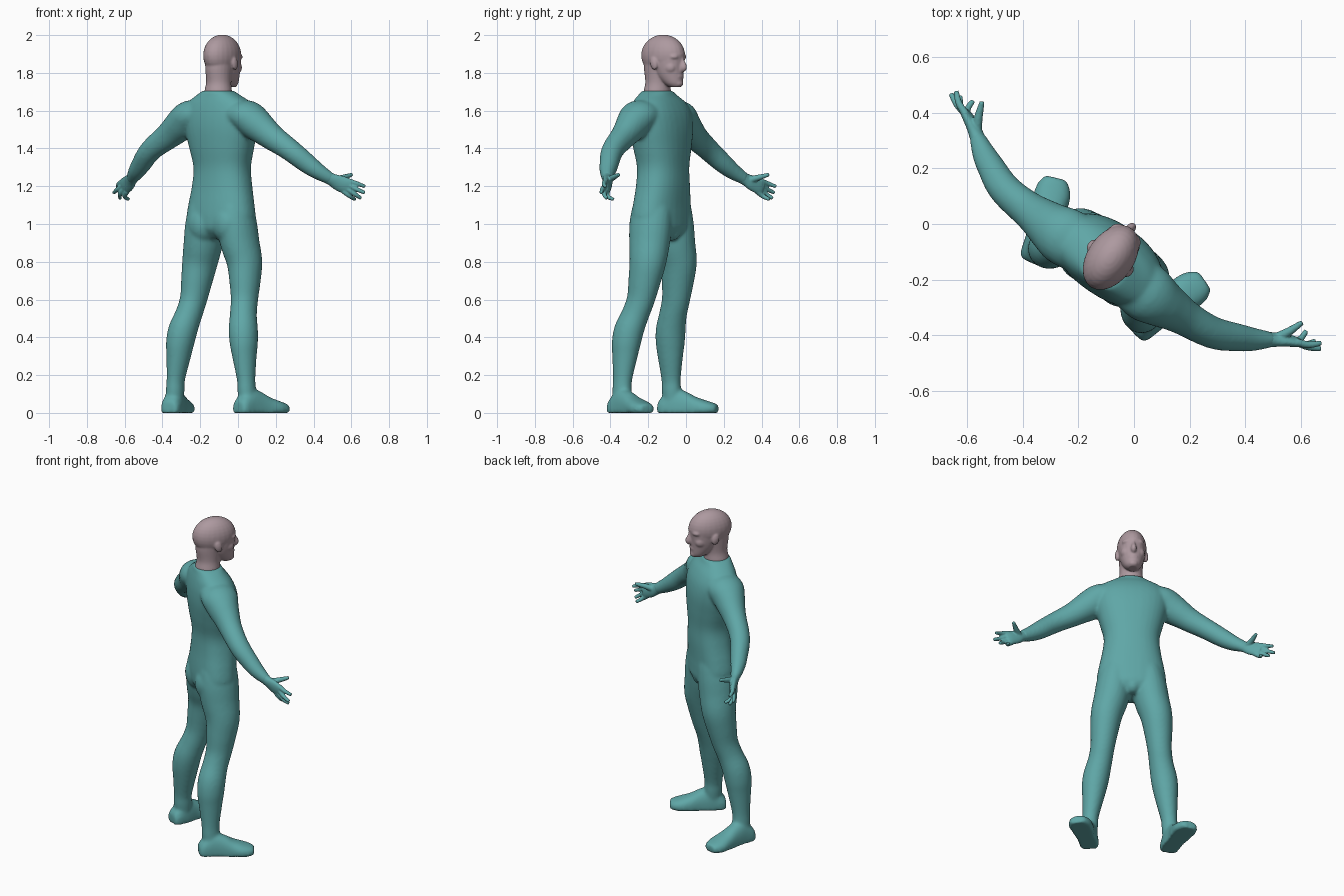
import bpy, bmesh, math
from mathutils import Vector, Matrix

TURN = math.radians(-34.6)          # the figure is turned away from the front


def material(name, rgb):
    m = bpy.data.materials.new(name)
    m.diffuse_color = (*rgb, 1)
    return m


TEAL = material("teal suit", (0.115, 0.385, 0.385))
SKIN = material("dusty pink skin", (0.42, 0.32, 0.35))


def spline(secs, steps=4):
    """Catmull-Rom interpolation of the section table."""
    out = []
    for i in range(len(secs) - 1):
        p = [secs[max(0, min(len(secs) - 1, i + j))] for j in (-1, 0, 1, 2)]
        for k in range(steps):
            t = k / steps
            out.append(tuple(0.5 * (2 * b + (c - a) * t + (2 * a - 5 * b + 4 * c - d) * t * t
                                    + (3 * b - a - 3 * c + d) * t ** 3)
                             for a, b, c, d in zip(*p)))
    return out + [tuple(secs[-1])]


def tube(bm, secs, side=1, ref=(0, 1, 0), n=24, power=1.0, level=False):
    """Loft elliptical sections (x, y, z, half width, half depth along ref); flat at z = 0."""
    secs = spline(secs)
    pts = [Vector(s[:3]) for s in secs]
    rings = []
    for i, s in enumerate(secs):
        t = (pts[min(i + 1, len(pts) - 1)] - pts[max(i - 1, 0)]).normalized()
        if level:
            t = Vector((0, 0, 1))
        v = Vector(ref)
        v = (v - t * v.dot(t)).normalized()
        u = v.cross(t)
        ring = []
        for k in range(n):
            c, d = math.cos(2 * math.pi * k / n), math.sin(2 * math.pi * k / n)
            c = math.copysign(abs(c) ** power, c)
            d = math.copysign(abs(d) ** power, d)
            p = pts[i] + u * s[3] * c + v * s[4] * d
            ring.append(bm.verts.new((p.x * side, p.y, max(p.z, 0))))
        rings.append(ring)
    for a, b in zip(rings, rings[1:]):
        for k in range(n):
            bm.faces.new((a[k], a[(k + 1) % n], b[(k + 1) % n], b[k]))
    bm.faces.new(rings[0][::-1])
    bm.faces.new(rings[-1])


def ball(bm, pos, radii, tilt=0):
    mat = Matrix.Translation(pos) @ Matrix.Rotation(tilt, 4, 'X') @ Matrix.Diagonal((*radii, 1))
    bmesh.ops.create_uvsphere(bm, u_segments=24, v_segments=16, radius=1, matrix=mat)


def finish(bm, name, mat, voxel, smooth):
    """Fuse the overlapping parts into one smooth skin."""
    bmesh.ops.recalc_face_normals(bm, faces=bm.faces)
    me = bpy.data.meshes.new(name)
    bm.to_mesh(me)
    bm.free()
    me.materials.append(mat)
    ob = bpy.data.objects.new(name, me)
    bpy.context.collection.objects.link(ob)
    ob.rotation_euler.z = TURN
    r = ob.modifiers.new("fuse", 'REMESH')
    r.mode = 'VOXEL'
    r.voxel_size = voxel
    r.use_smooth_shade = True
    s = ob.modifiers.new("soften", 'SMOOTH')
    s.factor = 0.5
    s.iterations = smooth
    return ob


# Torso, arms, legs and feet
bm = bmesh.new()
tube(bm, [(0, y, z, a, b) for z, y, a, b in [
    (0.92, -.15, .08, .07), (0.97, -.155, .17, .115), (1.03, -.157, .198, .122),
    (1.10, -.155, .19, .121), (1.20, -.148, .17, .119), (1.30, -.147, .16, .118),
    (1.40, -.152, .182, .128), (1.50, -.157, .207, .133), (1.58, -.163, .215, .125),
    (1.64, -.172, .188, .106), (1.68, -.182, .128, .085), (1.706, -.185, .08, .076)]],
    power=0.88, n=32, level=True)
ball(bm, (0, -.092, 0.965), (.045, .05, .055))
for s in (1, -1):
    ball(bm, (s * .08, -.213, 1.0), (.085, .075, .1))
    # arm
    tube(bm, [(.10, -.172, 1.585, .07, .1), (.18, -.178, 1.57, .086, .106),
              (.235, -.178, 1.532, .088, .092), (.29, -.175, 1.493, .078, .077),
              (.344, -.173, 1.456, .069, .066),
              (.42, -.167, 1.41, .061, .06), (.475, -.154, 1.37, .057, .057),
              (.53, -.128, 1.322, .053, .051), (.585, -.1, 1.278, .044, .043),
              (.645, -.06, 1.235, .032, .027)], s)
    # leg
    tube(bm, [(.06, -.152, 1.2, .06, .08), (.085, -.155, 1.1, .09, .108),
              (.1, -.157, 1.0, .102, .118), (.118, -.153, .9, .1, .112),
              (.143, -.147, .8, .092, .1), (.155, -.16, .7, .081, .088),
              (.164, -.178, .6, .07, .076), (.176, -.205, .52, .07, .074),
              (.194, -.232, .44, .076, .08), (.205, -.243, .37, .073, .078),
              (.212, -.247, .3, .063, .069),
              (.226, -.252, .18, .047, .053), (.23, -.252, .12, .047, .053),
              (.235, -.25, .05, .046, .05)], s)
    # foot, toes turned outward
    tube(bm, [(x, y, .02, w, top - .02) for x, y, w, top in [
        (.223, -.324, .04, .06), (.228, -.3, .053, .09), (.243, -.24, .056, .13),
        (.265, -.18, .056, .112), (.28, -.135, .062, .087), (.3, -.085, .067, .068),
        (.316, -.048, .058, .055), (.326, -.023, .04, .045)]],
        s, ref=(0, 0, 1), power=0.85)
finish(bm, "body", TEAL, 0.009, 8)

# Hands
for s, label in ((1, "right"), (-1, "left")):
    bm = bmesh.new()
    tube(bm, [(.62, -.077, 1.251, .034, .03), (.645, -.06, 1.235, .034, .026),
              (.672, -.042, 1.219, .042, .023), (.71, -.022, 1.202, .045, .019),
              (.732, -.012, 1.192, .041, .014)], s)
    digits = [((.722, -.018, 1.228), (.765, .0, 1.214), (.797, .03, 1.198)),
              ((.722, -.018, 1.207), (.768, -.008, 1.184), (.808, .012, 1.165)),
              ((.715, -.02, 1.187), (.754, -.006, 1.159), (.775, .024, 1.136)),
              ((.698, -.025, 1.172), (.726, -.004, 1.146), (.728, .036, 1.130)),
              ((.652, -.05, 1.230), (.677, -.005, 1.245), (.699, .052, 1.262))]
    for i, (root, mid, tip) in enumerate(digits):
        w = 1.3 if i == 4 else 1.0
        tube(bm, [(*root, .0145 * w, .0145 * w), (*mid, .0125 * w, .0125 * w),
                  (*tip, .0095, .0095)], s, ref=(0.3, 0.5, 0.8), n=12)
    finish(bm, label + "_hand", TEAL, 0.0045, 4)

# Head: neck, skull, jaw and features
bm = bmesh.new()
tube(bm, [(0, -.185, 1.66, .072, .068), (0, -.185, 1.70, .074, .072),
          (0, -.18, 1.75, .066, .068), (0, -.175, 1.82, .07, .082),
          (0, -.165, 1.87, .075, .09)], level=True)
ball(bm, (0, -.147, 1.893), (.085, .129, .1095))
tube(bm, [(0, y, z, a, b) for z, y, a, b in [
    (1.725, -.07, .026, .032), (1.745, -.083, .046, .054), (1.79, -.108, .065, .081),
    (1.84, -.117, .075, .093), (1.90, -.13, .079, .113)]], level=True)
tube(bm, [(0, -.042, 1.892, .010, .016), (0, -.028, 1.855, .012, .020),
          (0, -.018, 1.828, .017, .022), (0, -.032, 1.814, .013, .014)])
ball(bm, (0, -.044, 1.744), (.027, .02, .019))
ball(bm, (0, -.042, 1.782), (.03, .018, .018))
for s in (1, -1):
    ball(bm, (s * .028, -.056, 1.885), (.036, .031, .018))
    ball(bm, (s * .04, -.078, 1.828), (.03, .038, .034))
    ball(bm, (s * .083, -.15, 1.85), (.013, .022, .035), 0.2)
finish(bm, "head", SKIN, 0.005, 9)
